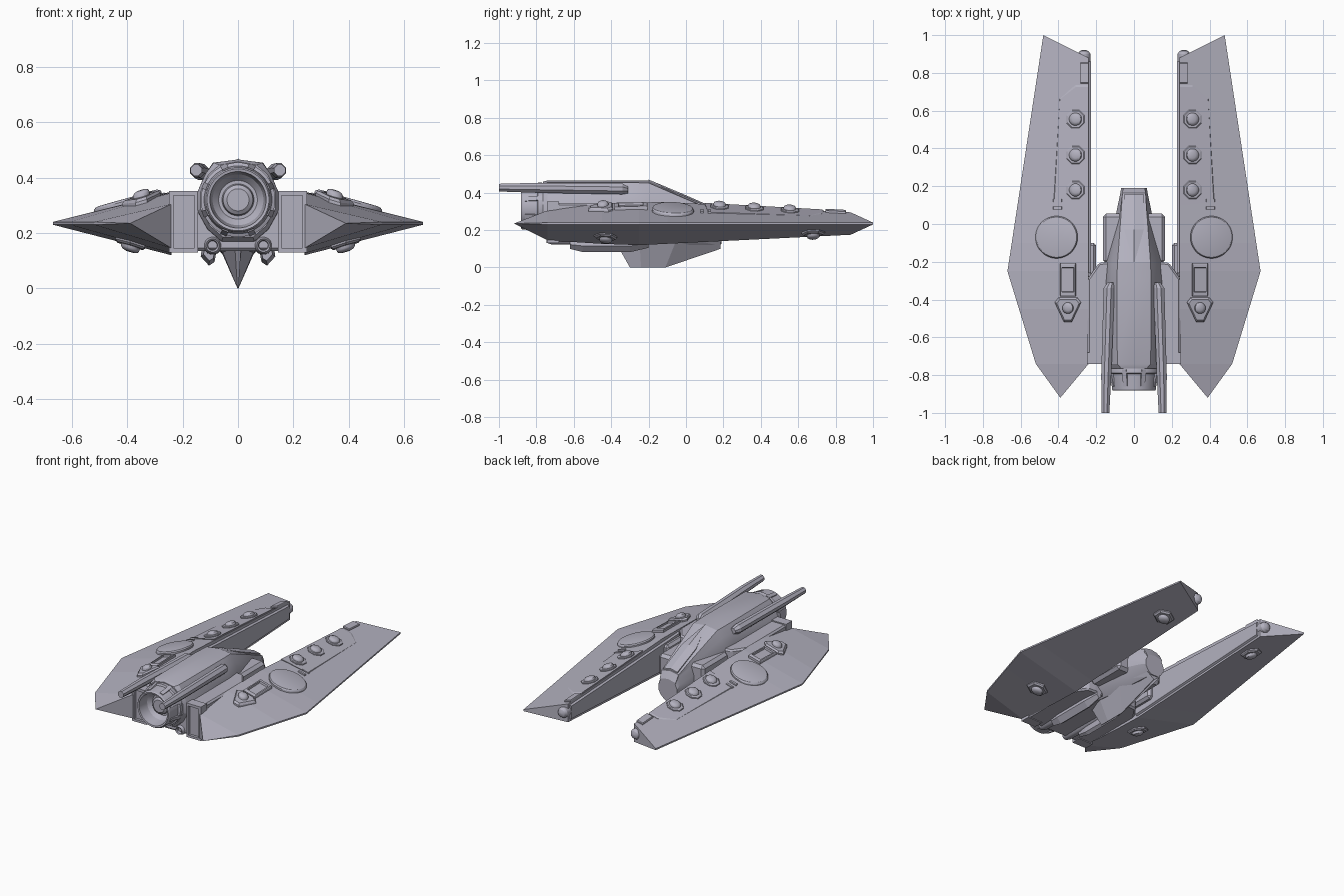
import bpy, bmesh, math
from mathutils import Vector

cube = bpy.data.objects.get("Cube")
if cube:
    bpy.data.objects.remove(cube)

hull = bpy.data.materials.new("lavender_grey_hull")
hull.use_nodes = True
COLOUR = (0.45, 0.44, 0.52, 1)
hull.diffuse_color = COLOUR
hull.node_tree.nodes["Principled BSDF"].inputs["Base Color"].default_value = COLOUR


def loft(name, rings, mirror=True, smooth=None):
    """Skin a list of equal-length point rings and cap both ends."""
    bm = bmesh.new()
    rows = [[bm.verts.new(p) for p in ring] for ring in rings]
    n = len(rows[0])
    for a, b in zip(rows, rows[1:]):
        for i in range(n):
            j = (i + 1) % n
            bm.faces.new((a[i], a[j], b[j], b[i]))
    bm.faces.new(rows[0])
    bm.faces.new(rows[-1])
    bmesh.ops.remove_doubles(bm, verts=bm.verts, dist=0.0005)
    bmesh.ops.recalc_face_normals(bm, faces=bm.faces)
    mesh = bpy.data.meshes.new(name)
    bm.to_mesh(mesh)
    bm.free()
    mesh.materials.append(hull)
    ob = bpy.data.objects.new(name, mesh)
    bpy.context.collection.objects.link(ob)
    if mirror:
        ob.modifiers.new("Mirror", 'MIRROR')
    if smooth:
        bpy.ops.object.select_all(action='DESELECT')
        ob.select_set(True)
        bpy.context.view_layer.objects.active = ob
        bpy.ops.object.shade_smooth_by_angle(angle=math.radians(smooth))
    return ob


def bevel(ob, width, segments=1):
    mod = ob.modifiers.new("Bevel", 'BEVEL')
    mod.width = width
    mod.segments = segments
    return ob


def box(name, x, y, z, mirror=True):
    """Box from (low, high) pairs."""
    return loft(name, [[(x[0], v, z[0]), (x[1], v, z[0]), (x[1], v, z[1]), (x[0], v, z[1])]
                       for v in y], mirror)


def tube(name, cx, cz, profile, sides=24, mirror=True, smooth=30):
    """Revolve (radius, y) pairs about a lengthwise axis."""
    ts = [2 * math.pi * (i + 0.5) / sides for i in range(sides)]
    return loft(name, [[(cx + r * math.cos(t), y, cz + r * math.sin(t)) for t in ts]
                       for r, y in profile], mirror, smooth)


def interp(y, pairs):
    for (a, u), (b, v) in zip(pairs, pairs[1:]):
        if y <= b:
            return u + (v - u) * (y - a) / (b - a)
    return pairs[-1][1]


# Wing shape: inner edge heights and outer edge along the length
EDGE = 0.235
INNER = 0.24
TOP = [(-0.74, 0.305), (-0.45, 0.345), (-0.1, 0.35), (0.88, 0.295)]
LOW = [(-0.74, 0.145), (-0.3, 0.117), (0.88, 0.175)]
OUT = [(-0.74, 0.52), (-0.25, 0.67), (1.0, 0.48)]


def surface(x, y, under=False):
    zi = interp(y, LOW if under else TOP)
    return zi + (EDGE - zi) * (x - INNER) / (interp(y, OUT) - INNER)


def wing_ring(y, outer_y):
    xo = interp(outer_y, OUT)
    return [(INNER, y, interp(y, TOP)), (xo, outer_y, EDGE + 0.005),
            (xo, outer_y, EDGE - 0.005), (INNER, y, interp(y, LOW))]


loft("wing", [[(0.39, -0.92, EDGE)] * 4] +
     [wing_ring(y, y) for y in (-0.74, -0.45, -0.25, -0.1)] + [wing_ring(0.88, 1.0)])


def stack(name, x, y, outline, layers, under=False, smooth=None):
    """Layered fitting that follows the wing skin; layers are (scale, height)."""
    sign = -1 if under else 1
    rings = [[(x + s * u, y + s * v, surface(x + s * u, y + s * v, under) + sign * h)
              for u, v in outline] for s, h in layers]
    return loft(name, rings, True, smooth)


def ngon(r, n):
    return [(r * math.cos(2 * math.pi * (i + 0.5) / n),
             r * math.sin(2 * math.pi * (i + 0.5) / n)) for i in range(n)]


def rect(w, l):
    return [(-w, -l), (w, -l), (w, l), (-w, l)]


BASE = [(1, -0.01), (1, 0.008), (0.92, 0.012)]
DOME = [(1, -0.01), (1, 0.016), (0.85, 0.024), (0.5, 0.029)]

# Raised deck plate, turret disc and row of domes
stack("deck_plate", 0.24, 0, [(0.004, 0.735), (0.07, 0.735), (0.155, 0.67), (0.185, 0.12),
                              (0.004, 0.1)], [(1, -0.01), (1, 0.004), (0.985, 0.008)])
stack("turret_disc", 0.41, -0.07, ngon(0.112, 40),
      [(1, -0.01), (1, 0.012), (0.95, 0.02), (0.92, 0.021)], smooth=20)
for i, y in enumerate((0.18, 0.365, 0.555)):
    stack(f"dome_base_{i}", 0.31, y, ngon(0.052, 8), [(1, -0.01), (1, 0.014), (0.9, 0.018)])
    stack(f"dome_{i}", 0.31, y, ngon(0.034, 16), [(s, h + 0.008) for s, h in DOME], smooth=40)
for i, y in enumerate((0.085, 0.125)):
    stack(f"vent_strip_{i}", 0.405, y, rect(0.024, 0.008), BASE)

# Framed hatch and triangular sensor near the nose
stack("hatch_frame", 0.35, -0.295, rect(0.042, 0.088),
      [(1, -0.01), (1, 0.016), (0.92, 0.02), (0.75, 0.02), (0.72, 0.008)])
stack("sensor_base", 0.35, -0.45, [(-0.07, 0.035), (-0.05, 0.06), (0.05, 0.06), (0.07, 0.035),
                                   (0.02, -0.07), (-0.02, -0.07)],
      [(1, -0.01), (1, 0.012), (0.85, 0.022)])
stack("sensor_dome", 0.35, -0.445, ngon(0.03, 16), [(s, h + 0.014) for s, h in DOME], smooth=40)

# Underside blisters
for i, (x, y) in enumerate(((0.39, -0.43), (0.34, 0.68))):
    stack(f"belly_base_{i}", x, y, ngon(0.062, 6), [(1, -0.01), (1, 0.008), (0.85, 0.016)], True)
    stack(f"belly_dome_{i}", x, y, ngon(0.034, 16), [(s, h + 0.008) for s, h in DOME], True, 40)

# Wing inner wall rail, brackets, tail block and tail lamp
loft("inner_rail", [[(INNER - 0.012, y, interp(y, TOP) - 0.02), (INNER + 0.01, y, interp(y, TOP) - 0.008),
                     (INNER + 0.01, y, interp(y, LOW) + 0.008), (INNER - 0.012, y, interp(y, LOW) + 0.02)]
                    for y in (-0.26, 0.86)])
bevel(box("wall_bracket", (0.2, 0.245), (-0.29, -0.1), (0.18, 0.31)), 0.015)
stack("tail_block", 0.262, 0.8, rect(0.022, 0.055), BASE)
tube("tail_lamp", 0.264, 0.24, [(0.034, 0.85), (0.034, 0.9), (0.024, 0.915), (0.008, 0.922)], 16)

# Wing bridge: slab with shoulders and recessed nose panels
def slab(name, outline, z0, z1):
    pts = outline + [(-x, y) for x, y in reversed(outline)]
    return loft(name, [[(x, y, z) for x, y in pts] for z in (z0, z1)], False)

bevel(slab("wing_bridge", [(0.245, -0.725), (0.245, -0.29), (0.185, -0.205), (0.13, -0.2)],
           0.135, 0.345), 0.01)
for name, x, z in (("nose_panel_inner", (0.145, 0.158), (0.14, 0.345)),
                   ("nose_panel_outer", (0.234, 0.25), (0.13, 0.352)),
                   ("nose_panel_top", (0.145, 0.25), (0.335, 0.352)),
                   ("nose_panel_bottom", (0.145, 0.25), (0.13, 0.145))):
    box(name, x, (-0.742, -0.68), z)
bevel(box("side_block", (0.06, 0.165), (-0.21, 0.055), (0.18, 0.33)), 0.018)

# Fuselage: rounded hull tapering into a wedge tail
def hull_ring(y, w, top, low, flat):
    mid = (top + low) / 2
    h = (top - low) / 2
    half = [(flat * w, top - 0.012), (0.8 * w, mid + 0.65 * h), (w, mid + 0.2 * h),
            (w, mid - 0.25 * h), (0.75 * w, mid - 0.7 * h), (0.4 * w, low)]
    return [(0, y, top)] + [(x, y, z) for x, z in half] + [(-x, y, z) for x, z in reversed(half)]

loft("fuselage", [hull_ring(*s) for s in (
    (-0.765, 0.135, 0.458, 0.185, 0.5), (-0.74, 0.147, 0.466, 0.17, 0.6),
    (-0.3, 0.152, 0.466, 0.135, 0.6), (-0.2, 0.145, 0.464, 0.125, 0.6),
    (0.03, 0.1, 0.365, 0.12, 0.7), (0.165, 0.072, 0.305, 0.12, 0.85),
    (0.19, 0.068, 0.26, 0.125, 0.85))], False, 22)
# Raised spine plate ending in a point
loft("spine_plate", [[(-w, y, z), (0, y, z + 0.01), (w, y, z), (w, y, z - 0.03), (-w, y, z - 0.03)]
                     for y, w, z in ((-0.2, 0.004, 0.46), (-0.03, 0.052, 0.389),
                                     (0.16, 0.05, 0.306))], False)

# Main nozzle with hollow bowl and core
tube("main_nozzle", 0, 0.32, [(0.125, -0.74), (0.135, -0.775), (0.135, -0.79), (0.123, -0.795),
                              (0.117, -0.875), (0.112, -0.882), (0.102, -0.88), (0.092, -0.81),
                              (0.07, -0.785), (0.058, -0.785), (0.054, -0.81), (0.04, -0.82)],
     32, False)
for i in range(8):
    a = math.pi * (i + 0.5) / 4
    c = Vector((math.cos(a), 0, math.sin(a)))
    t = Vector((-c.z, 0, c.x)) * 0.012
    loft(f"nozzle_rib_{i}", [[c * r0 + t + Vector((0, y, 0.32)), c * r0 - t + Vector((0, y, 0.32)),
                              c * r1 - t + Vector((0, y, 0.32)), c * r1 + t + Vector((0, y, 0.32))]
                             for y, r0, r1 in ((-0.86, 0.1, 0.122), (-0.77, 0.11, 0.138))], False)

# Long cannons hugging the upper hull
def cannon_ring(y, x, z, r):
    shape = [(-1, 0.45), (-0.45, 1), (0.45, 1), (1, 0.45), (1, -0.45), (0.45, -1), (-0.45, -1), (-1, -0.45)]
    c = math.sqrt(0.5)
    return [(x + r * c * (u - v), y, z + r * c * (u + v)) for u, v in shape]

loft("cannon", [cannon_ring(-1.0, 0.151, 0.427, 0.02), cannon_ring(-0.8, 0.147, 0.426, 0.026),
                cannon_ring(-0.34, 0.132, 0.42, 0.028), cannon_ring(-0.31, 0.122, 0.415, 0.018)])

# Belly thrusters, angled pods and keel fin
tube("belly_thruster", 0.092, 0.155, [(0.03, -0.35), (0.034, -0.6), (0.032, -0.72), (0.024, -0.745),
                                      (0.018, -0.74), (0.014, -0.7)], 16)
pod = [(0.075, 0.15), (0.13, 0.15), (0.135, 0.115), (0.105, 0.082), (0.085, 0.095)]
loft("belly_pod", [[(0.1 + (x - 0.1) * s, y, 0.14 + (z - 0.14) * s) for x, z in pod]
                   for y, s in ((-0.62, 0.7), (-0.55, 1), (-0.3, 1), (-0.2, 0.6))])
loft("keel_fin", [[(-w, y, z), (w, y, z), (0.002, y2, low), (-0.002, y2, low)]
                  for y, w, z, y2, low in ((-0.39, 0.012, 0.16, -0.3, 0.0), (-0.25, 0.068, 0.16, -0.24, 0.0),
                                           (-0.05, 0.068, 0.15, -0.11, 0.0), (0.185, 0.05, 0.135, 0.185, 0.1))],
     False)
